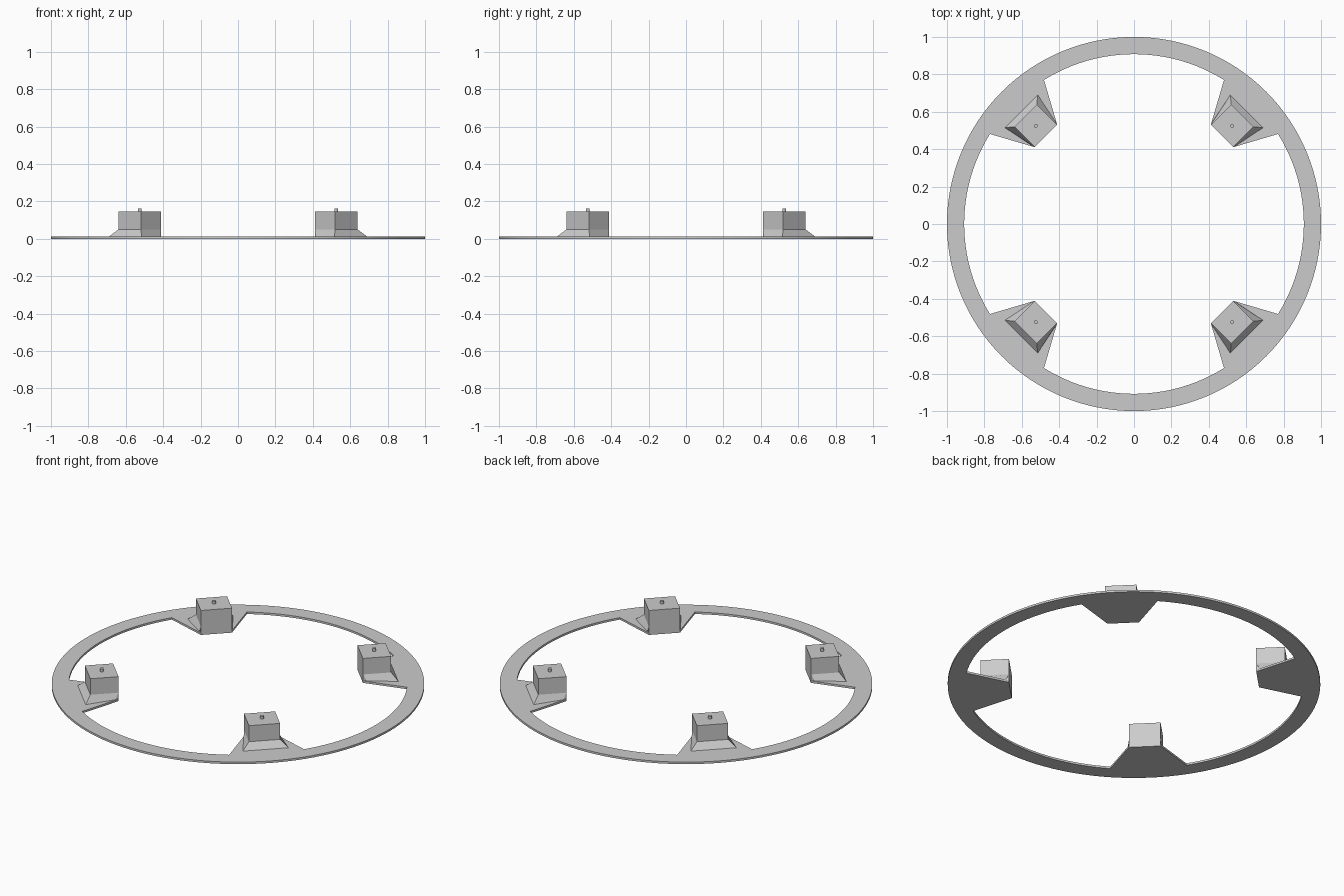
import bpy, bmesh, math
from mathutils import Matrix, Vector

cube = bpy.data.objects.get("Cube")
if cube:
    bpy.data.objects.remove(cube, do_unlink=True)

PLATE = 0.012        # plate thickness
INNER_R = 0.908      # inside radius of the ring
TAB_IN = 0.666       # distance of the tab tip from the centre
HALF = 0.085         # half width of tab tip and block
TAB_ANGLE = math.radians(13)

grey = bpy.data.materials.new("light grey")
grey.use_nodes = True
colour = (0.6, 0.6, 0.6, 1)
grey.diffuse_color = colour
grey.node_tree.nodes["Principled BSDF"].inputs["Base Color"].default_value = colour


def add_object(name, bm, turn=0.0):
    bmesh.ops.recalc_face_normals(bm, faces=bm.faces)
    bm.transform(Matrix.Rotation(turn, 4, 'Z'))
    mesh = bpy.data.meshes.new(name)
    bm.to_mesh(mesh)
    bm.free()
    mesh.materials.append(grey)
    obj = bpy.data.objects.new(name, mesh)
    bpy.context.collection.objects.link(obj)
    return obj


def polar(r, a):
    return Vector((r * math.cos(a), r * math.sin(a), 0))


def loft(bm, lower, upper):
    """Closed solid between two matching outlines."""
    a = [bm.verts.new(p) for p in lower]
    b = [bm.verts.new(p) for p in upper]
    bm.faces.new(a)
    bm.faces.new(b)
    for i in range(len(a)):
        j = (i + 1) % len(a)
        bm.faces.new((a[i], a[j], b[j], b[i]))


def trapezoid(r0, h0, r1, h1, z):
    return [(r0, -h0, z), (r1, -h1, z), (r1, h1, z), (r0, h0, z)]


# Flat ring with four inward tabs
outer = [polar(1, math.tau * i / 128) for i in range(128)]
inner = []
for k in range(4):
    mid = math.radians(45 + 90 * k)
    turn = Matrix.Rotation(mid, 3, 'Z')
    inner += [turn @ Vector((TAB_IN, s * HALF, 0)) for s in (-1, 1)]
    span = math.pi / 2 - 2 * TAB_ANGLE
    inner += [polar(INNER_R, mid + TAB_ANGLE + span * i / 24) for i in range(25)]

bm = bmesh.new()
for outline in (outer, inner):
    verts = [bm.verts.new(p) for p in outline]
    for i, v in enumerate(verts):
        bm.edges.new((v, verts[(i + 1) % len(verts)]))
bmesh.ops.triangle_fill(bm, edges=bm.edges[:], use_beauty=True)
result = bmesh.ops.extrude_face_region(bm, geom=bm.faces[:])
top = [g for g in result["geom"] if isinstance(g, bmesh.types.BMVert)]
bmesh.ops.translate(bm, verts=top, vec=(0, 0, PLATE))
add_object("ring_plate", bm)

# Block, flared foot and small peg on every tab
for k, place in enumerate(("back_left", "back_right", "front_right", "front_left")):
    turn = math.radians(45 + 90 * k)

    bm = bmesh.new()
    loft(bm, trapezoid(TAB_IN, HALF, 0.82, HALF, PLATE),
         trapezoid(TAB_IN, HALF, 0.82, HALF, 0.145))
    add_object("block_" + place, bm, turn)

    bm = bmesh.new()
    loft(bm, trapezoid(0.685, 0.09, 0.852, 0.124, PLATE),
         trapezoid(TAB_IN + 0.001, HALF, 0.82, HALF, 0.05))
    add_object("flared_foot_" + place, bm, turn)

    bm = bmesh.new()
    bmesh.ops.create_cone(bm, cap_ends=True, segments=12, radius1=0.01, radius2=0.01,
                          depth=0.018,
                          matrix=Matrix.Translation((0.742, 0, 0.153)))
    add_object("peg_" + place, bm, turn)
